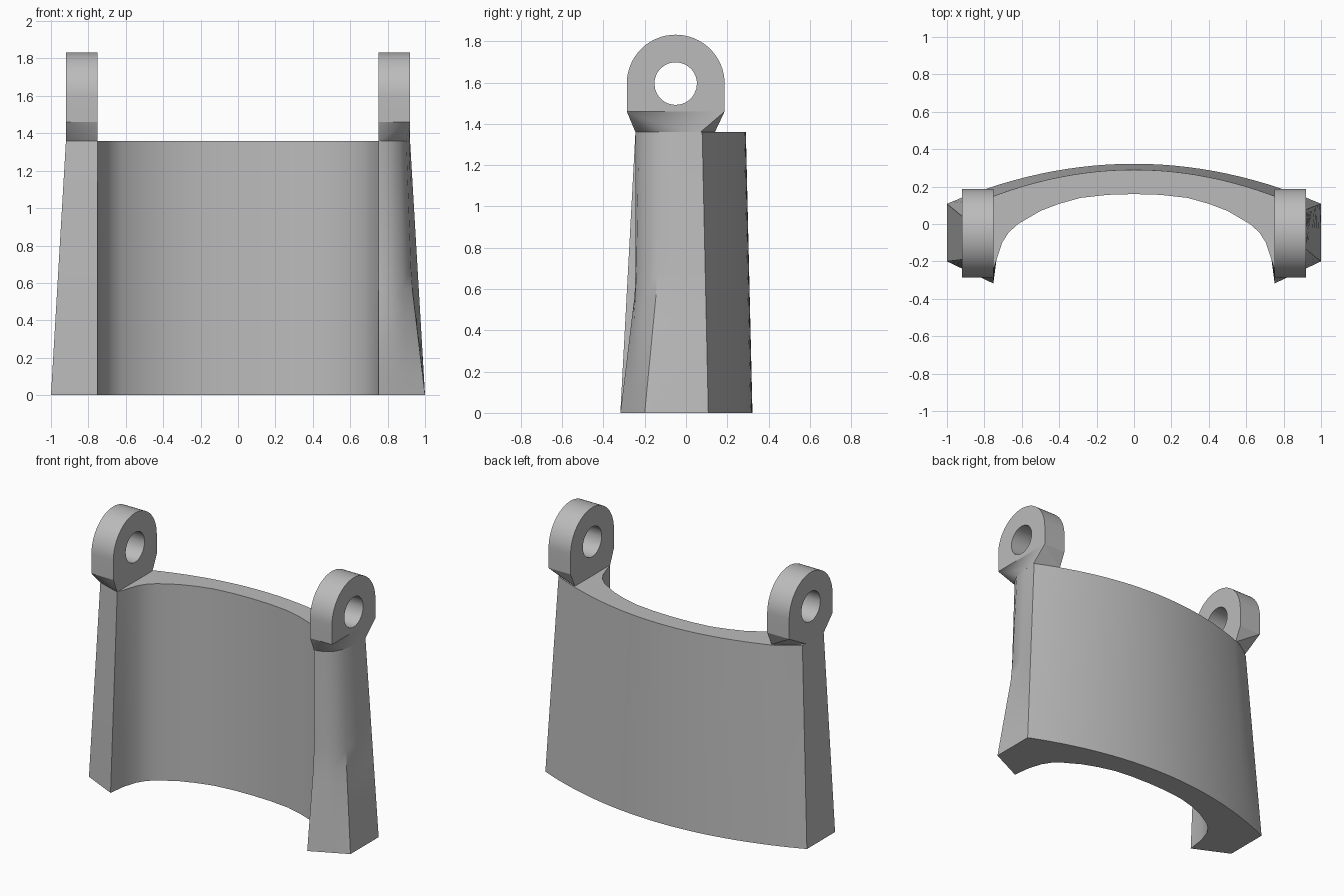
import bpy, bmesh, math

cube = bpy.data.objects.get("Cube")
if cube:
    bpy.data.objects.remove(cube, do_unlink=True)

grey = bpy.data.materials.new("plain_grey")
grey.use_nodes = True
colour = (0.5, 0.5, 0.5, 1)
grey.diffuse_color = colour
for node in grey.node_tree.nodes:
    if node.type == 'BSDF_PRINCIPLED':
        node.inputs["Base Color"].default_value = colour

TOP = 1.36        # top of the curved wall
LUG_BASE = 1.46   # underside of the lugs
IN_X, OUT_X = 0.752, 0.92


def finish(name, bm, angle):
    bmesh.ops.recalc_face_normals(bm, faces=bm.faces)
    mesh = bpy.data.meshes.new(name)
    bm.to_mesh(mesh)
    bm.free()
    mesh.materials.append(grey)
    obj = bpy.data.objects.new(name, mesh)
    bpy.context.collection.objects.link(obj)
    bpy.ops.object.select_all(action='DESELECT')
    obj.select_set(True)
    bpy.context.view_layer.objects.active = obj
    bpy.ops.object.shade_smooth_by_angle(angle=math.radians(angle))
    return obj


def bridge(bm, a, b):
    n = len(a)
    for i in range(n):
        j = (i + 1) % n
        bm.faces.new((a[i], a[j], b[j], b[i]))


# Wall outline: hollow front, two ends and a bowed back
half_hollow = [(0, 0.16), (0.14, 0.156), (0.285, 0.14), (0.4, 0.108), (0.5, 0.07),
               (0.62, 0), (0.67, -0.045), (0.705, -0.1), (0.735, -0.19)]
hollow = [(-x, y) for x, y in half_hollow[:0:-1]] + half_hollow
left_low = [(IN_X, -0.318), (0.83, -0.28), (0.915, -0.24), (1, -0.2), (1, -0.05)]
left_high = [(IN_X, -0.245), (0.81, -0.228), (0.865, -0.185), (0.9, -0.12), (0.915, -0.03)]
right_low = [(-1, -0.2), (-IN_X, -0.318)]
right_high = [(-OUT_X, -0.19), (-IN_X, -0.245)]
STEPS = 28


def back_arc(half, peak, bow, tuck):
    pts = []
    for i in range(STEPS + 1):
        x = half * (1 - 2 * i / STEPS)
        pts.append((x, peak - bow * x * x - tuck * max(0, -x - 0.8)))
    return pts


low = hollow + left_low + back_arc(1, 0.322, 0.214, 0) + right_low
high = hollow + left_high + back_arc(OUT_X, 0.29, 0.25, 0.3) + right_high
flare = range(len(hollow), len(hollow) + len(left_low))

bm = bmesh.new()
rings = []
levels = 12
for k in range(levels + 1):
    t = k / levels
    quick = min(1, t * TOP / 0.6)
    ring = []
    for i, (a, b) in enumerate(zip(low, high)):
        f = (quick + t) / 2 if i in flare else t
        if i == flare[0]:
            f = quick
        ring.append(bm.verts.new((a[0] + (b[0] - a[0]) * f,
                                  a[1] + (b[1] - a[1]) * f, t * TOP)))
    rings.append(ring)
for a, b in zip(rings, rings[1:]):
    bridge(bm, a, b)
bm.faces.new(rings[0])
bm.faces.new(rings[-1])
finish("curved_wall", bm, 32)

# Necks: flare from the wall ends to the lug undersides
CY, CZ, R, HOLE = -0.05, 1.595, 0.237, 0.103
ends = {"left": left_high + [(OUT_X, 0.07), (IN_X, 0.14)],
        "right": right_high + [(-OUT_X, 0.01), (-0.87, 0.07), (-IN_X, 0.14)]}
for side, foot in ends.items():
    s = 1 if side == "left" else -1
    bm = bmesh.new()
    for x, y in foot:
        bm.verts.new((x, y, TOP))
    for x in (IN_X, OUT_X):
        for y in (CY - R, CY + R):
            bm.verts.new((s * x, y, LUG_BASE))
    bmesh.ops.convex_hull(bm, input=bm.verts)
    finish(side + "_neck", bm, 25)

# Lugs: round-topped plates with a through hole
drop = CZ - LUG_BASE
corner = math.atan2(drop, R)
angles = [math.pi * i / 32 for i in range(33)] + [math.pi + corner * f for f in (0.5, 1)]
angles += [math.pi + corner + (math.pi - 2 * corner) * i / 12 for i in range(1, 13)]
angles.append(2 * math.pi - corner / 2)


def lug_radius(a):
    c, s = abs(math.cos(a)), math.sin(a)
    if s >= -1e-6:
        return R
    return min(R / max(c, 1e-6), drop / -s)


for side, s in (("left", 1), ("right", -1)):
    bm = bmesh.new()

    def loop(x, radius):
        return [bm.verts.new((s * x, CY + radius(a) * math.cos(a),
                              CZ + radius(a) * math.sin(a))) for a in angles]

    loops = [loop(IN_X, lug_radius), loop(OUT_X, lug_radius),
             loop(OUT_X, lambda a: HOLE), loop(IN_X, lambda a: HOLE)]
    for i in range(4):
        bridge(bm, loops[i], loops[(i + 1) % 4])
    finish(side + "_lug", bm, 32)
